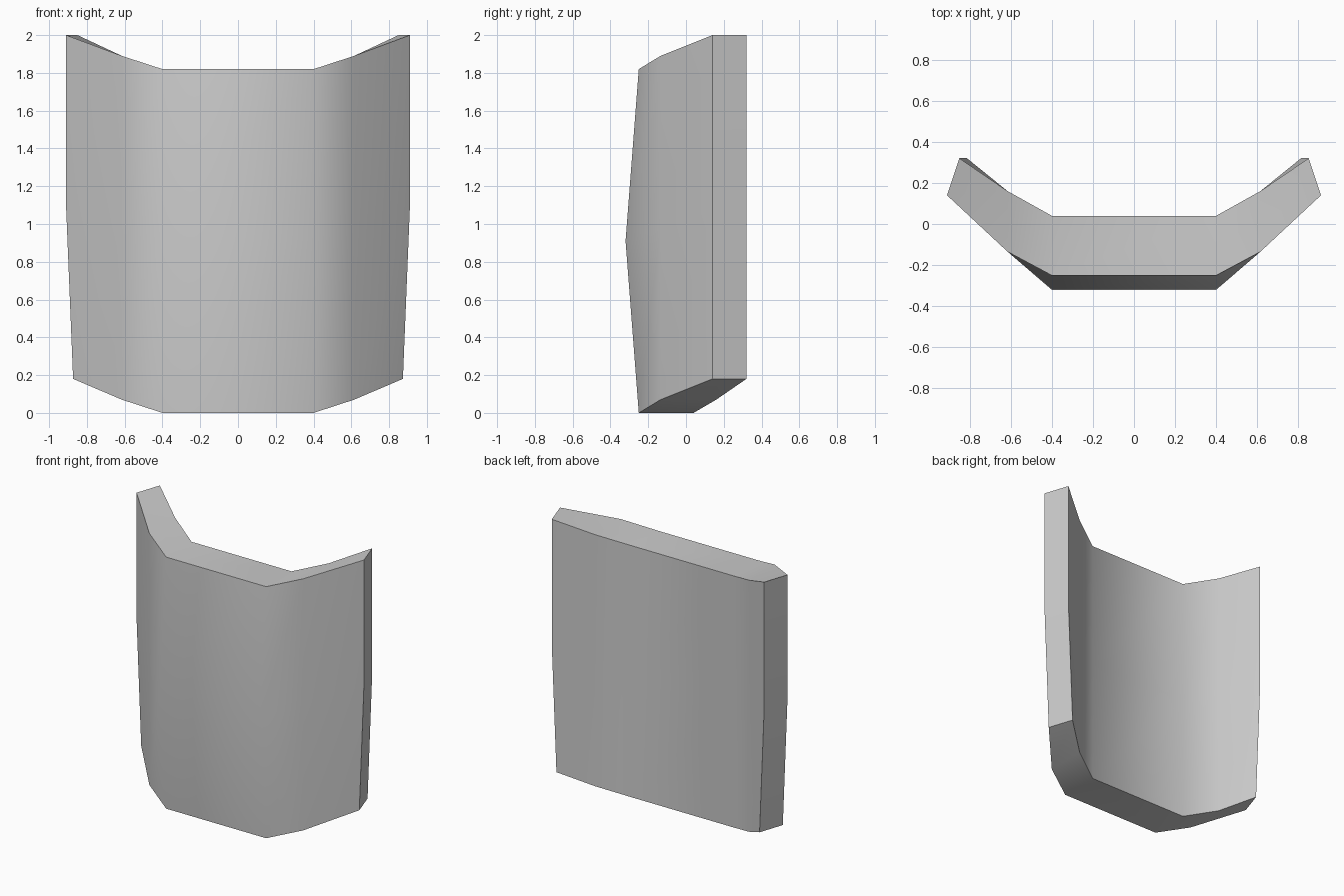
import bpy
import bmesh
import math

if "Cube" in bpy.data.objects:
    bpy.data.objects.remove(bpy.data.objects["Cube"], do_unlink=True)

# Half cross-section columns: (x, y, rise of the rim), centre to side
front = [(0.40, -0.25, 0.0), (0.615, -0.135, 0.07), (0.91, 0.14, 0.18)]
back = [(0.40, 0.04, 0.0), (0.615, 0.16, 0.07), (0.85, 0.32, 0.18)]
HEIGHT = 1.82
BULGE = 0.07    # forward swell of the front at mid height
TAPER = 0.037   # narrowing of the sides toward the bottom


def level_point(side, column, level, sign):
    """Point of a column at level 0 (bottom), 1 (middle) or 2 (top)."""
    x, y, rise = side[column]
    if column == 2 and level == 0:
        x -= TAPER
    if side is front and column == 0 and level == 1:
        y -= BULGE
    return (sign * x, y, rise + HEIGHT * level / 2)


# Closed loop round the plate: front from right to left, back from left to right
loop = [(front, c, -1) for c in (2, 1, 0)] + [(front, c, 1) for c in (0, 1, 2)]
loop += [(back, c, 1) for c in (2, 1, 0)] + [(back, c, -1) for c in (0, 1, 2)]

bm = bmesh.new()
rings = [[bm.verts.new(level_point(s, c, level, sign)) for s, c, sign in loop]
         for level in range(3)]
count = len(loop)

# Outer walls
for low, high in zip(rings, rings[1:]):
    for i in range(count):
        j = (i + 1) % count
        bm.faces.new((low[i], low[j], high[j], high[i]))

# Top and bottom rims, one strip per column
for ring in (rings[0], rings[-1]):
    for i in range(count // 2 - 1):
        bm.faces.new((ring[i], ring[i + 1], ring[count - 2 - i], ring[count - 1 - i]))

bmesh.ops.recalc_face_normals(bm, faces=bm.faces)
mesh = bpy.data.meshes.new("curved_plate")
bm.to_mesh(mesh)
bm.free()
plate = bpy.data.objects.new("curved_plate", mesh)
bpy.context.collection.objects.link(plate)

# Plain grey finish
grey = bpy.data.materials.new("light_grey")
grey.use_nodes = True
colour = (0.6, 0.6, 0.6, 1.0)
grey.diffuse_color = colour
grey.node_tree.nodes["Principled BSDF"].inputs["Base Color"].default_value = colour
mesh.materials.append(grey)

# Smooth curve with crisp rims and ends
bpy.ops.object.select_all(action="DESELECT")
plate.select_set(True)
bpy.context.view_layer.objects.active = plate
bpy.ops.object.shade_smooth_by_angle(angle=math.radians(48))
